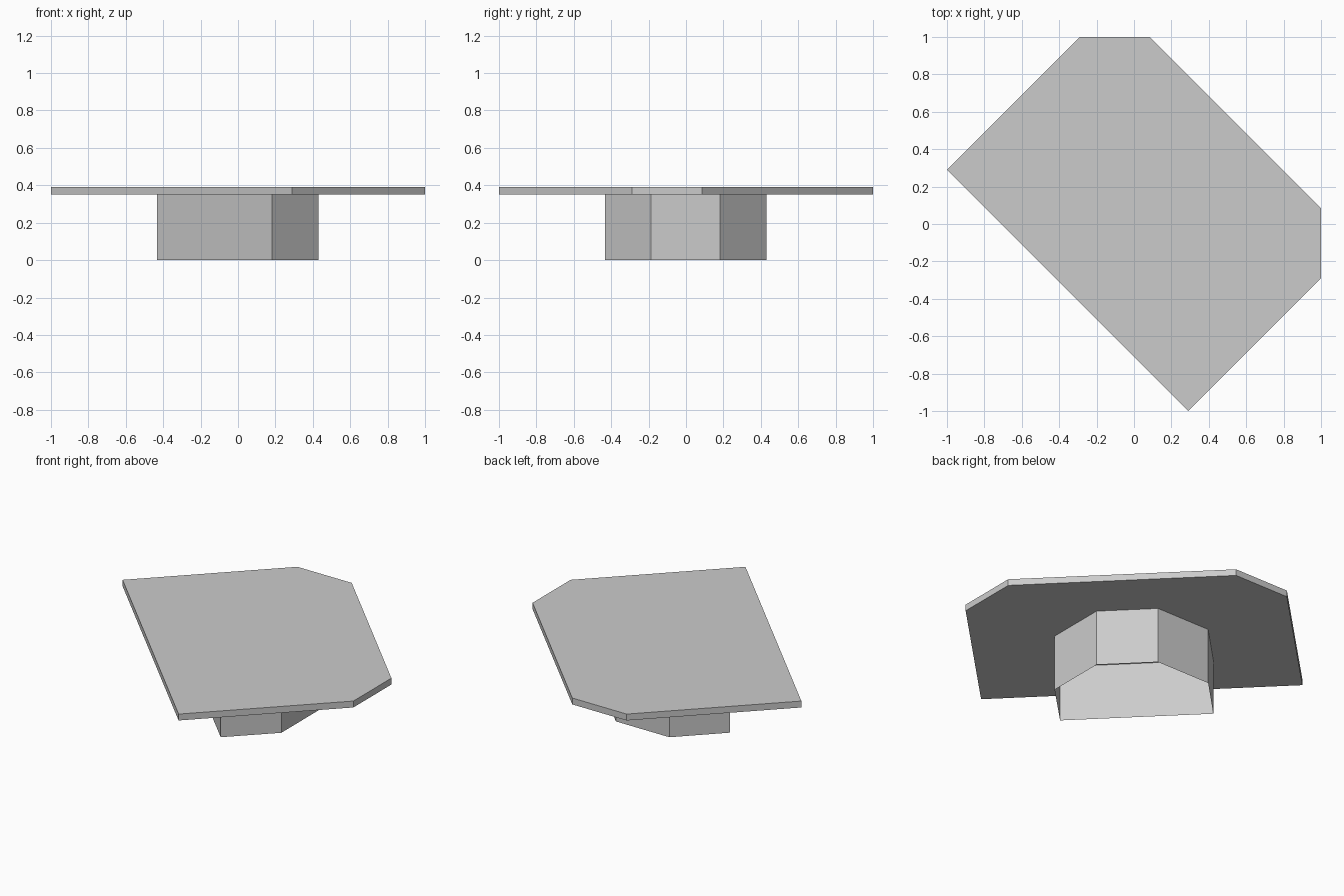
import bpy
import bmesh

cube = bpy.data.objects.get("Cube")
if cube:
    bpy.data.objects.remove(cube, do_unlink=True)

grey = bpy.data.materials.new("plain_grey")
grey.use_nodes = True
grey.diffuse_color = (0.6, 0.6, 0.6, 1)
grey.node_tree.nodes["Principled BSDF"].inputs["Base Color"].default_value = (0.6, 0.6, 0.6, 1)


def mirrored(half):
    """Close an outline that is symmetric across the x = y diagonal."""
    return half + [(y, x) for x, y in reversed(half)]


def prism(name, outline, bottom, top, open_bottom=False):
    """Extrude a flat outline upwards, optionally leaving it hollow below."""
    bm = bmesh.new()
    base = bm.faces.new([bm.verts.new((x, y, bottom)) for x, y in outline])
    ring = bmesh.ops.extrude_face_region(bm, geom=[base], use_keep_orig=True)
    raised = [v for v in ring["geom"] if isinstance(v, bmesh.types.BMVert)]
    bmesh.ops.translate(bm, verts=raised, vec=(0, 0, top - bottom))
    bmesh.ops.recalc_face_normals(bm, faces=bm.faces)
    if open_bottom:
        bmesh.ops.delete(bm, geom=[base], context="FACES_ONLY")
    mesh = bpy.data.meshes.new(name)
    bm.to_mesh(mesh)
    bm.free()
    mesh.materials.append(grey)
    obj = bpy.data.objects.new(name, mesh)
    bpy.context.collection.objects.link(obj)
    return obj


# Slab with three cut corners
prism("table_top", mirrored([(0.29, -1), (1, -0.29), (1, 0.085)]), 0.35, 0.39)

# Hollow pedestal, open underneath
prism("pedestal", mirrored([(0.183, -0.432), (0.43, -0.187), (0.43, 0.183)]),
      0, 0.35, open_bottom=True)
